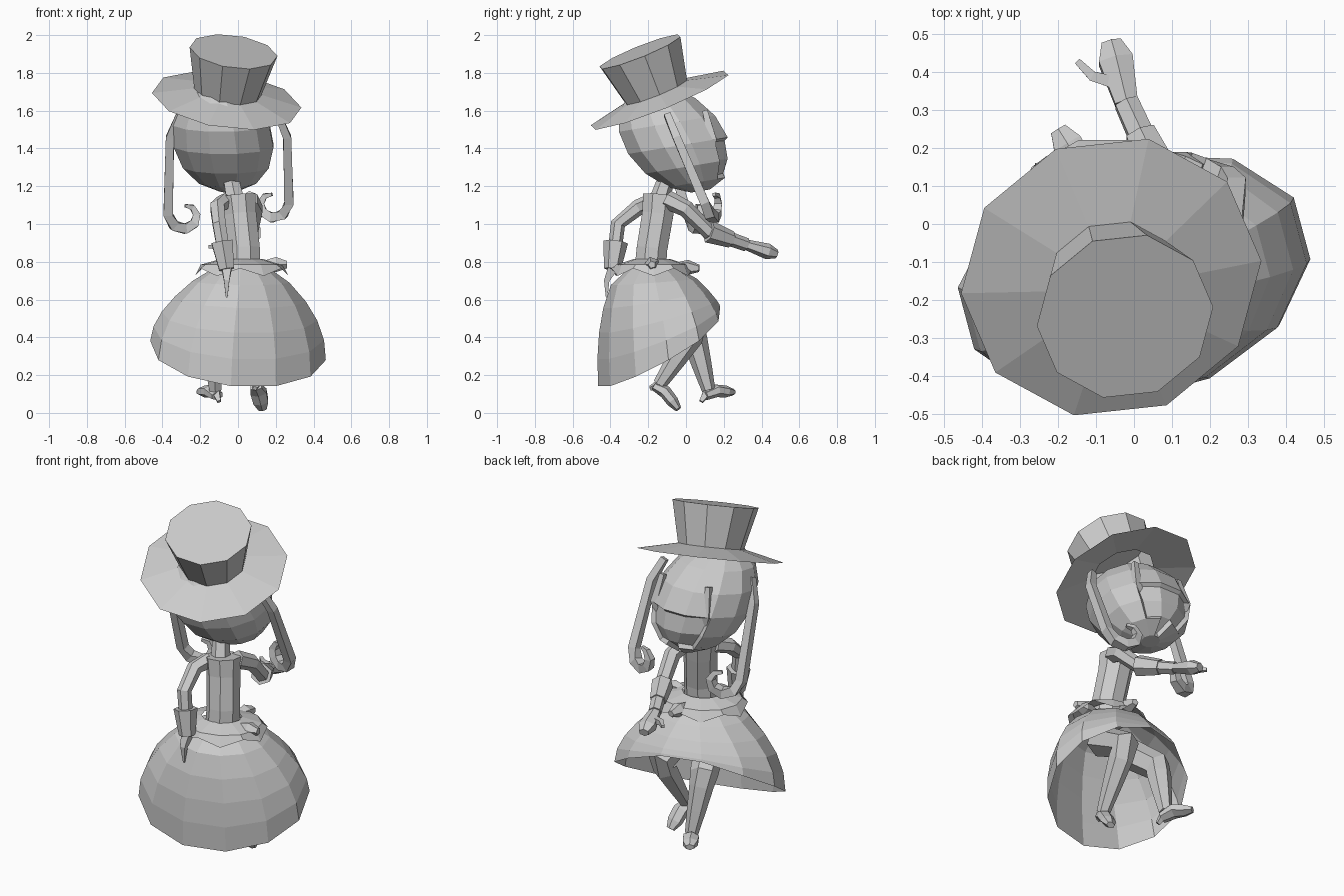
import bpy, bmesh
from math import cos, sin, pi, radians
from mathutils import Vector, Matrix

cube = bpy.data.objects.get("Cube")
if cube:
    bpy.data.objects.remove(cube, do_unlink=True)

grey = bpy.data.materials.new("plain grey")
grey.use_nodes = True
grey.diffuse_color = (0.6, 0.6, 0.6, 1)
shader = grey.node_tree.nodes["Principled BSDF"]
shader.inputs["Base Color"].default_value = grey.diffuse_color


def ring(centre, u, v, sides, turn=0.5):
    """Ellipse of points spanned by the half axes u and v."""
    angles = [2 * pi * (i + turn) / sides for i in range(sides)]
    return [centre + u * cos(a) + v * sin(a) for a in angles]


def loft(name, rings, bottom=True, top=True):
    """Skin a list of rings, with optional end caps."""
    bm = bmesh.new()
    loops = [[bm.verts.new(point) for point in points] for points in rings]
    sides = len(loops[0])
    for lower, upper in zip(loops, loops[1:]):
        for i in range(sides):
            j = (i + 1) % sides
            bm.faces.new((lower[i], lower[j], upper[j], upper[i]))
    if bottom:
        bm.faces.new(loops[0][::-1])
    if top:
        bm.faces.new(loops[-1])
    bmesh.ops.recalc_face_normals(bm, faces=bm.faces)
    mesh = bpy.data.meshes.new(name)
    bm.to_mesh(mesh)
    bm.free()
    mesh.materials.append(grey)
    obj = bpy.data.objects.new(name, mesh)
    bpy.context.collection.objects.link(obj)
    return obj


def tube(name, points, start, end, bulge=0.0, sides=6, flat=1.0, side="X"):
    """Limb along points, its radius running from start to end."""
    path = [Vector(point) for point in points]
    last = len(path) - 1
    wanted = {"X": Vector((1, 0, 0)), "Y": Vector((0, 1, 0)), "Z": Vector((0, 0, 1))}[side]
    rings = []
    for i, point in enumerate(path):
        t = i / last
        radius = start + (end - start) * t + bulge * sin(pi * t)
        tangent = (path[min(i + 1, last)] - path[max(i - 1, 0)]).normalized()
        u = (wanted - tangent * wanted.dot(tangent)).normalized()
        rings.append(ring(point, u * radius, tangent.cross(u) * radius * flat, sides))
    return loft(name, rings)


# Tilted top hat: drooping brim and flared crown
hat_base = Vector((-0.06, -0.14, 1.655))
hat_axis = Vector((0.13, -0.37, 0.92)).normalized()
hat_depth = hat_axis.cross(Vector((1, 0, 0))).normalized()
hat_width = hat_depth.cross(hat_axis)


def hat_ring(height, radius):
    return ring(hat_base + hat_axis * height, hat_width * radius, hat_depth * radius,
                sides=10, turn=0.1)


crown_base = hat_ring(0.05, 0.18)
loft("hat_brim", [hat_ring(0, 0.4), crown_base], bottom=False, top=False)
loft("hat_crown", [crown_base, hat_ring(0.28, 0.235)], bottom=False)

# Head facing +y: a leaning ball narrowed to the chin
head_rings = []
steps = 6
for i in range(steps + 1):
    angle = pi * (0.06 + 0.8 * i / steps)
    lean = cos(angle)
    radius = 0.275 * sin(angle)
    centre = Vector((-0.08 + 0.03 * lean, -0.06 + 0.14 * lean, 1.45 - 0.28 * lean))
    head_rings.append(ring(centre, Vector((radius, 0, 0)), Vector((0, radius, radius / 6)), sides=12))
head = loft("head", head_rings)

# Face set in below the fringe
bm = bmesh.new()
bm.from_mesh(head.data)
face = [f for f in bm.faces if f.normal.y > 0.6 and f.calc_center_median().z < 1.5]
bmesh.ops.inset_region(bm, faces=face, thickness=0.015, depth=-0.02)
bm.to_mesh(head.data)
bm.free()


def pigtail(name, s, root_y, curl_y, drop):
    """Hanging lock of hair that ends in a shrinking curl."""
    middle = -0.05
    points = [(middle + s * 0.26, root_y, 1.58), (middle + s * 0.31, root_y + 0.05, 1.46)]
    turns = 7
    for i in range(turns):
        angle = i * pi / 4
        radius = 0.09 - 0.05 * i / turns
        points.append((middle + s * (0.23 + radius * cos(angle)),
                       curl_y + 0.07 * sin(angle / 2),
                       1.11 - drop - radius * sin(angle)))
    tube(name, points, start=0.025, end=0.012, bulge=0.018, sides=4, side="Y")


def side_lock(name, s):
    """Strand beside the face."""
    x = -0.07 + s * 0.15
    tube(name, [(x, 0.1, 1.6), (x + s * 0.02, 0.14, 1.45), (x - s * 0.03, 0.13, 1.25)],
         start=0.02, end=0.01, bulge=0.015, sides=4)


pigtail("left_pigtail", s=1, root_y=-0.1, curl_y=0.1, drop=0)
pigtail("right_pigtail", s=-1, root_y=-0.17, curl_y=0.01, drop=0.06)
side_lock("left_side_lock", s=1)
side_lock("right_side_lock", s=-1)

# Neck and bodice
tube("neck", [(-0.01, -0.15, 1.1), (-0.04, -0.1, 1.25)], start=0.055, end=0.045)
tube("bodice", [(0.03, -0.19, 0.75), (0.03, -0.18, 0.87), (0.01, -0.15, 1.05), (0, -0.14, 1.15)],
     start=0.095, end=0.1, bulge=-0.005, sides=8, flat=0.95)

# Left arm reaching forward, with cuff, hand and thumb
left_elbow = Vector((0.07, 0.12, 0.96))
left_wrist = Vector((-0.02, 0.32, 0.89))
left_fingers = Vector((-0.06, 0.48, 0.84))
tube("left_arm", [(0.06, -0.1, 1.13), (0.09, 0, 1.08), left_elbow, left_wrist],
     start=0.05, end=0.036)
tube("left_cuff", [left_elbow, left_elbow.lerp(left_wrist, 0.6)], start=0.06, end=0.045)
tube("left_hand", [left_wrist, left_wrist.lerp(left_fingers, 0.7), left_fingers],
     start=0.035, end=0.03, bulge=0.02, flat=0.8)
tube("left_thumb", [left_wrist.lerp(left_fingers, 0.3), (-0.11, 0.39, 0.88), (-0.15, 0.43, 0.88)],
     start=0.025, end=0.012, sides=4, side="Z")

# Right arm bent back, with a flared cuff and pointed hand
right_elbow = Vector((-0.1, -0.36, 1))
right_wrist = Vector((-0.06, -0.39, 0.76))
tube("right_arm", [(-0.07, -0.17, 1.12), (-0.11, -0.25, 1.09), right_elbow, right_wrist],
     start=0.046, end=0.036)
tube("right_cuff", [right_elbow.lerp(right_wrist, 0.4), right_wrist], start=0.065, end=0.045)
tube("right_hand", [right_wrist, (-0.06, -0.42, 0.7), (-0.06, -0.42, 0.61)],
     start=0.035, end=0.006, sides=4)

# Bell skirt, yawed, with a slanted open hem
yaw = Matrix.Rotation(radians(15), 3, "Z")
hem = Vector((0, -0.13, 0.33))
waist = Vector((0.02, -0.18, 0.785))
skirt_rings = []
steps = 5
for i in range(steps + 1):
    t = i / steps
    dome = max(cos(t * pi / 2), 0)
    width = Vector((0.12 + 0.355 * dome ** 0.8, 0, 0))
    depth = Vector((0, 0.1 + 0.225 * dome ** 0.5, 0.195 * (1 - t) ** 1.5))
    skirt_rings.append(ring(hem.lerp(waist, t), yaw @ width, yaw @ depth, sides=12))

# Hem lifted over the knees
forward = yaw @ Vector((0, 1, 0))
for points in skirt_rings[:2]:
    for i, point in enumerate(points):
        facing = max((point - hem).normalized().dot(forward), 0)
        points[i] = point.lerp(skirt_rings[2][i], facing ** 3)
loft("skirt", skirt_rings, bottom=False)

# Rippled peplum at the waist
peplum_rings = []
for height, radius in ((-0.04, 0.25), (0, 0.22), (0.03, 0.11)):
    centre = waist + Vector((0, 0, height))
    peplum_rings.append(ring(centre, yaw @ Vector((radius, 0, 0)),
                             yaw @ Vector((0, radius * 0.85, 0)), sides=12))
for i, point in enumerate(peplum_rings[0]):
    point.z += 0.02 * (-1) ** i
loft("peplum", peplum_rings, bottom=False, top=False)

# Bow loops tucked into the waist
for name, offset, side in (("left_bow_loop", Vector((0.24, 0, 0)), "Y"),
                           ("front_bow_loop", Vector((0.03, 0.25, -0.02)), "X")):
    tube(name, [waist + offset * t for t in (0.4, 0.75, 1)],
         start=0.015, end=0.02, bulge=0.025, sides=5, side=side)


def leg(prefix, hip, knee, ankle, heel, toe):
    """Bent leg with a heeled shoe."""
    hip, knee, ankle, heel, toe = (Vector(p) for p in (hip, knee, ankle, heel, toe))
    tube(prefix + "_leg", [hip, knee, knee.lerp(ankle, 0.2), knee.lerp(ankle, 0.6), ankle],
         start=0.085, end=0.036, bulge=0.006)
    tube(prefix + "_shoe", [ankle.lerp(heel, 0.5), ankle.lerp(toe, 0.3), ankle.lerp(toe, 0.7), toe],
         start=0.035, end=0.025, bulge=0.02, flat=0.7)
    tube(prefix + "_heel", [ankle, heel], start=0.03, end=0.014, sides=4, side="Y")


leg("left", hip=(0.08, -0.18, 0.62), knee=(0.12, 0.07, 0.47), ankle=(0.1, -0.14, 0.15),
    heel=(0.09, -0.19, 0.13), toe=(0.13, -0.04, 0.02))
leg("right", hip=(-0.06, -0.18, 0.62), knee=(-0.14, 0.03, 0.45), ankle=(-0.12, 0.12, 0.12),
    heel=(-0.1, 0.08, 0.06), toe=(-0.2, 0.25, 0.11))
